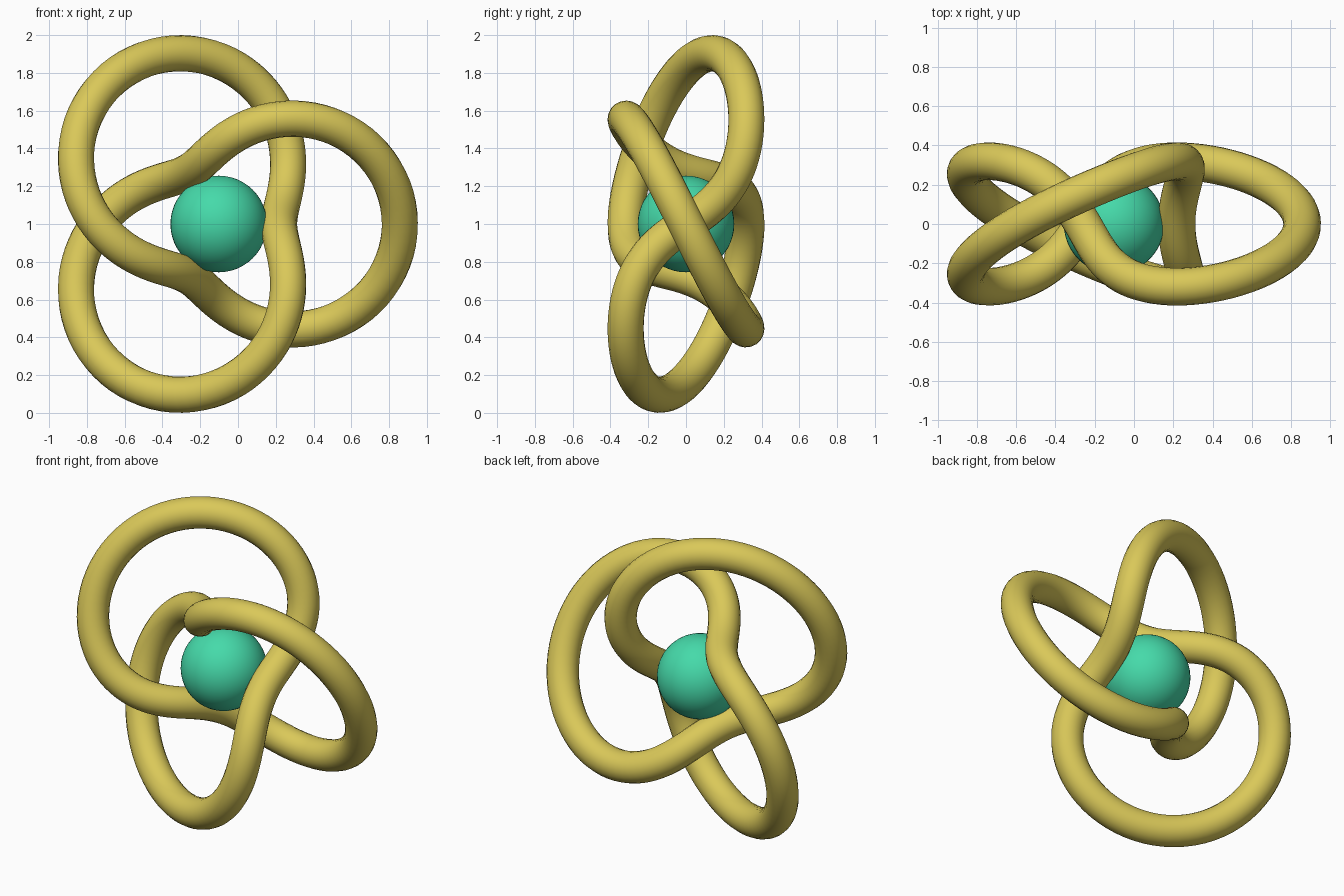
import bpy
from math import sin, cos, tau

if "Cube" in bpy.data.objects:
    bpy.data.objects.remove(bpy.data.objects["Cube"])

S = 0.3196            # unit scale of the torus knot
CENTRE = (-0.102, 0.0, 1.0)
STEPS = 240


def material(name, colour):
    mat = bpy.data.materials.new(name)
    mat.diffuse_color = (*colour, 1)
    mat.use_nodes = True
    mat.node_tree.nodes["Principled BSDF"].inputs["Base Color"].default_value = mat.diffuse_color
    return mat


gold = material("gold", (0.70, 0.58, 0.10))
green = material("sea green", (0.06, 0.70, 0.40))

# Knot tube: a path winding twice around and three times through a torus
curve = bpy.data.curves.new("knot_tube", "CURVE")
curve.dimensions = "3D"
curve.bevel_depth = 0.3 * S
curve.bevel_resolution = 8
path = curve.splines.new("POLY")
path.points.add(STEPS - 1)
path.use_cyclic_u = True
for i, point in enumerate(path.points):
    t = tau * i / STEPS
    r = S * (2 + cos(3 * t))
    point.co = (r * cos(2 * t), -S * sin(3 * t), r * sin(2 * t), 1)
knot = bpy.data.objects.new("knot_tube", curve)
knot.location = CENTRE
bpy.context.collection.objects.link(knot)
bpy.context.view_layer.objects.active = knot
knot.select_set(True)
bpy.ops.object.convert(target="MESH")
knot = bpy.context.object
knot.data.materials.clear()
knot.data.materials.append(gold)
bpy.ops.object.shade_smooth()

# Ball held in the middle of the knot
bpy.ops.mesh.primitive_uv_sphere_add(segments=48, ring_count=24, radius=0.8 * S, location=CENTRE)
ball = bpy.context.object
ball.name = "centre_ball"
ball.data.materials.append(green)
bpy.ops.object.shade_smooth()
